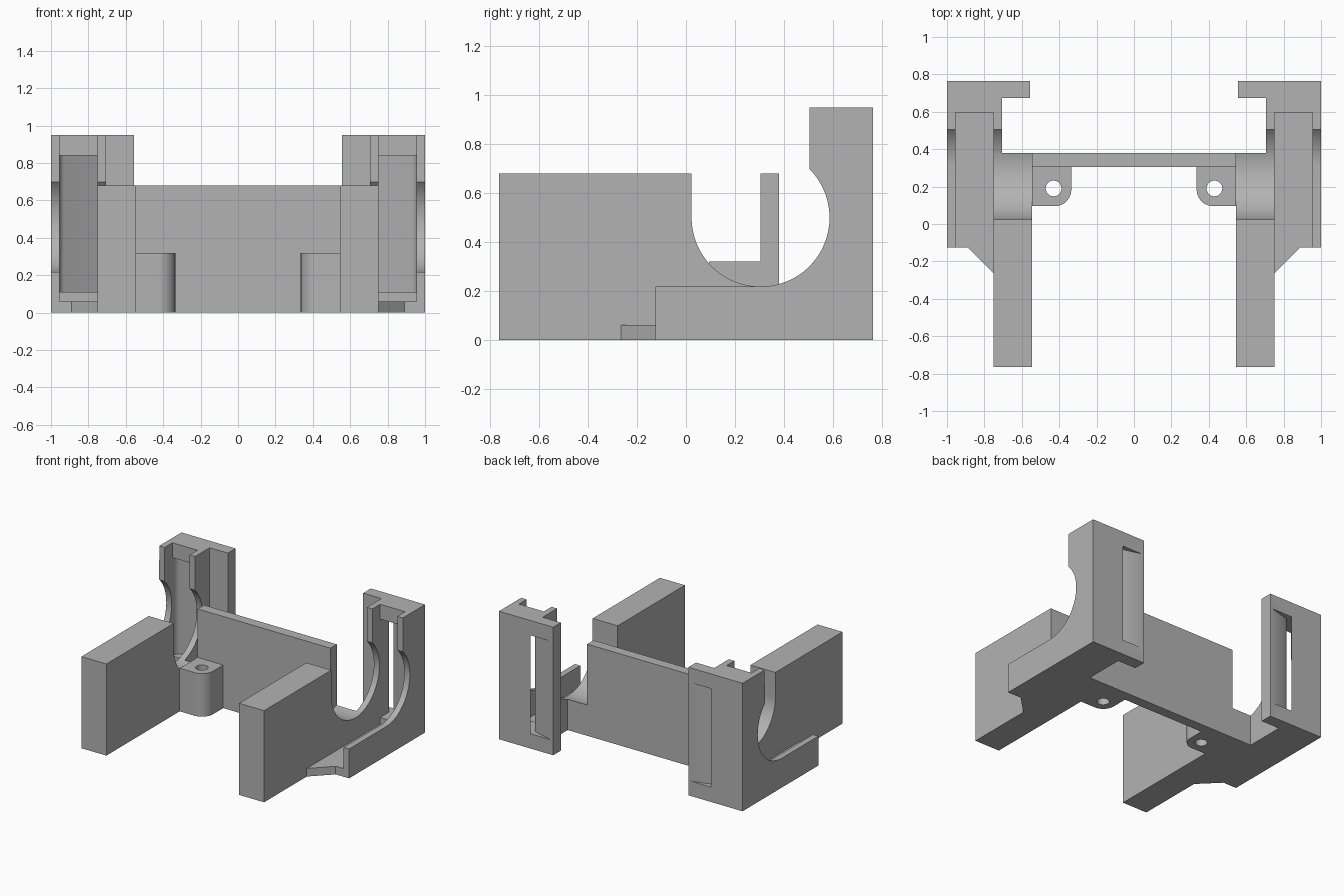
import bpy, bmesh
from math import cos, sin, pi, radians, acos
from mathutils import Vector

old = bpy.data.objects.get("Cube")
if old:
    bpy.data.objects.remove(old, do_unlink=True)

grey = bpy.data.materials.new("plain_grey")
grey.use_nodes = True
COLOUR = (0.45, 0.45, 0.45, 1)
grey.diffuse_color = COLOUR
grey.node_tree.nodes["Principled BSDF"].inputs["Base Color"].default_value = COLOUR


def prism(name, points, lo, hi, axis="z"):
    """Extrude a flat outline: (x, y) along z, or (y, z) along x."""
    bm = bmesh.new()
    place = (lambda a, b: (a, b, lo)) if axis == "z" else (lambda a, b: (lo, a, b))
    shift = Vector((0, 0, hi - lo)) if axis == "z" else Vector((hi - lo, 0, 0))
    face = bm.faces.new([bm.verts.new(place(a, b)) for a, b in points])
    side = bmesh.ops.extrude_face_region(bm, geom=[face])
    moved = [g for g in side["geom"] if isinstance(g, bmesh.types.BMVert)]
    bmesh.ops.translate(bm, verts=moved, vec=shift)
    bmesh.ops.recalc_face_normals(bm, faces=bm.faces)
    mesh = bpy.data.meshes.new(name)
    bm.to_mesh(mesh)
    bm.free()
    mesh.materials.append(grey)
    obj = bpy.data.objects.new(name, mesh)
    bpy.context.collection.objects.link(obj)
    return obj


def activate(obj):
    bpy.ops.object.select_all(action="DESELECT")
    obj.select_set(True)
    bpy.context.view_layer.objects.active = obj


def cut(obj, cutter):
    mod = obj.modifiers.new("cut", "BOOLEAN")
    mod.operation = "DIFFERENCE"
    mod.solver = "EXACT"
    mod.object = cutter
    activate(obj)
    bpy.ops.object.modifier_apply(modifier=mod.name)
    bpy.data.objects.remove(cutter, do_unlink=True)


def finish(obj, mirrored=True):
    activate(obj)
    bpy.ops.object.shade_smooth_by_angle(angle=radians(30))
    if mirrored:
        obj.modifiers.new("mirror", "MIRROR")


def arc(cx, cy, r, start, end, n=32):
    steps = [start + (end - start) * i / n for i in range(n + 1)]
    return [(cx + r * cos(t), cy + r * sin(t)) for t in steps]


def rect(a0, b0, a1, b1):
    return [(a0, b0), (a1, b0), (a1, b1), (a0, b1)]


# Round cradle shared by the walls and cheeks
CY, CZ, R = 0.305, 0.50, 0.282
WALL_BACK, SLOT_BACK, BACK, TOP, WALL_TOP = 0.38, 0.595, 0.765, 0.95, 0.68
meet = -acos((WALL_BACK - CY) / R)

# Long side walls with the front of the cradle
outline = [(-BACK, 0), (WALL_BACK, 0)] + arc(CY, CZ, R, meet, -pi)
outline += [(CY - R, WALL_TOP), (-BACK, WALL_TOP)]
finish(prism("side_wall", outline, 0.545, 0.75, "x"))

# Thin cheeks either side of the slot
cheek_end = [(0.505, TOP), (SLOT_BACK, TOP), (SLOT_BACK, 0)]
outline = arc(CY, CZ, R, meet, pi / 4) + cheek_end + [(WALL_BACK, 0)]
finish(prism("inner_cheek", outline, 0.705, 0.75, "x"))
outline = arc(CY, CZ, R, -pi / 2, pi / 4) + cheek_end + [(-0.125, 0), (-0.125, CZ - R)]
finish(prism("outer_cheek", outline, 0.955, 1.0, "x"))

# Slot floor with its angled gusset
outline = [(0.75, -0.265), (0.89, -0.125), (0.955, -0.125), (0.955, SLOT_BACK), (0.75, SLOT_BACK)]
finish(prism("slot_floor", outline, 0, 0.06))

# Back post with inward flange and a curved passage to the rear window
outline = [(0.705, SLOT_BACK), (1, SLOT_BACK), (1, BACK), (0.555, BACK), (0.555, 0.675), (0.705, 0.675)]
post = prism("back_post", outline, 0, TOP)
inner = arc(0.71, 0.685, 0.04, 0, radians(75), 8)
outer = arc(0.905, 0.61, 0.05, radians(58), 0, 8)
passage = [(0.75, 0.55)] + inner + [(0.575, BACK), (0.575, 0.80), (0.74, 0.80), (0.74, BACK)]
passage += outer + [(0.955, 0.55)]
cut(post, prism("passage_cutter", passage, 0.11, 0.84))
finish(post)

# Cross wall joining the two sides
finish(prism("cross_wall", rect(-0.545, CY, 0.545, WALL_BACK), 0, WALL_TOP), False)

# Screw bosses with a rounded corner and a through hole
outline = [(0.545, CY), (0.335, CY)] + arc(0.425, 0.185, 0.09, pi, 1.5 * pi, 12) + [(0.545, 0.095)]
boss = prism("screw_boss", outline, 0, 0.32)
cut(boss, prism("hole_cutter", arc(0.43, 0.19, 0.042, 0, 2 * pi, 32)[:-1], -0.1, 0.5))
finish(boss)
